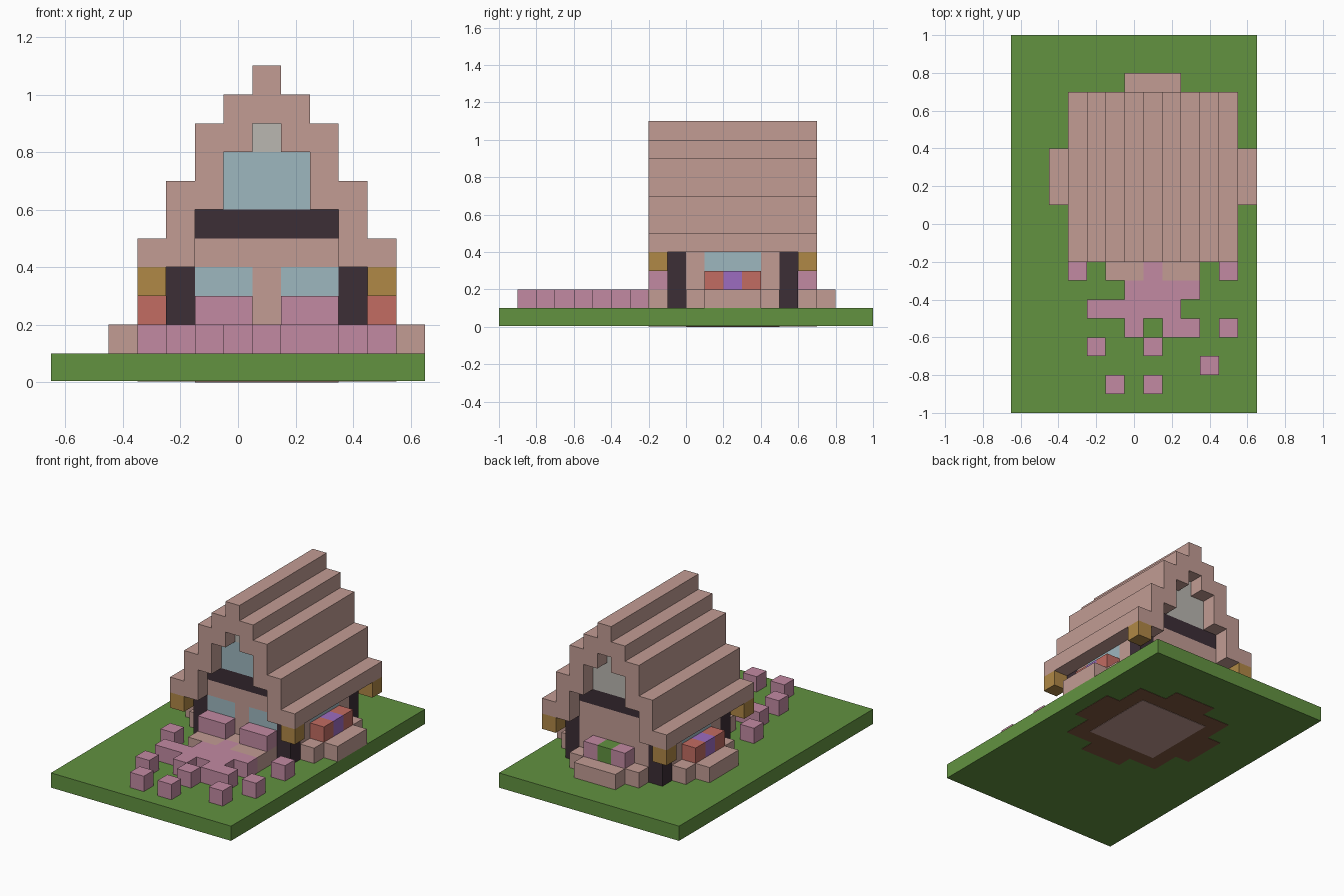
import bpy, bmesh
from mathutils import Matrix, Vector

old = bpy.data.objects.get("Cube")
if old:
    bpy.data.objects.remove(old, do_unlink=True)

UNIT = 0.1                      # size of one block
HOUSE = Vector((1, 2.5, 0))     # house centre, in blocks


def linear(c):
    c /= 255
    return c / 12.92 if c <= 0.04045 else ((c + 0.055) / 1.055) ** 2.4


def material(name, *rgb):
    mat = bpy.data.materials.new(name)
    mat.use_nodes = True
    colour = [linear(c) for c in rgb] + [1]
    mat.diffuse_color = colour
    bsdf = mat.node_tree.nodes["Principled BSDF"]
    bsdf.inputs["Base Color"].default_value = colour
    bsdf.inputs["Roughness"].default_value = 0.9
    return mat


stone = material("rosy stone", 194, 156, 148)
pink = material("pink blossom", 194, 138, 162)
grass = material("grass green", 98, 146, 64)
timber = material("dark timber", 60, 46, 54)
blue_glass = material("blue glass", 158, 183, 191)
grey_glass = material("grey glass", 186, 183, 177)
gold = material("lantern gold", 176, 136, 70)
red = material("red flower", 194, 108, 98)
purple = material("purple flower", 156, 108, 192)
dirt = material("brown dirt", 128, 88, 64)


def part(name, mat, boxes, mirror=""):
    """Boxes (x0, x1, y0, y1, z0, z1) in blocks from the house centre, mirrored on the named axes."""
    bm = bmesh.new()
    for x0, x1, y0, y1, z0, z1 in boxes:
        for sx in (1, -1) if "x" in mirror else (1,):
            for sy in (1, -1) if "y" in mirror else (1,):
                mid = Vector((sx * (x0 + x1), sy * (y0 + y1), z0 + z1)) / 2 + HOUSE
                size = (x1 - x0, y1 - y0, z1 - z0)
                mtx = Matrix.Translation(mid * UNIT) @ Matrix.Diagonal([s * UNIT for s in size] + [1])
                bmesh.ops.create_cube(bm, size=1, matrix=mtx)
    mesh = bpy.data.meshes.new(name)
    bm.to_mesh(mesh)
    bm.free()
    mesh.materials.append(mat)
    obj = bpy.data.objects.new(name, mesh)
    bpy.context.collection.objects.link(obj)
    return obj


# Ground slab with the foundation showing underneath
part("lawn", grass, [(-7.5, 5.5, -12.5, 7.5, 0.04, 1)])
part("foundation_dirt", dirt, [(-3.5, 3.5, -3.5, 3.5, 0.02, 0.04),
                               (-1.5, 1.5, -4.5, -3.5, 0.02, 0.04),
                               (-1.5, 1.5, 3.5, 4.5, 0.02, 0.04),
                               (-4.5, -3.5, -1.5, 1.5, 0.02, 0.04),
                               (3.5, 4.5, -1.5, 1.5, 0.02, 0.04)])
part("foundation_floor", stone, [(-2.5, 2.5, -2.5, 2.5, 0, 0.04)])

# Stone border around the flower beds
part("side_border", stone, [(3.5, 4.5, -2.5, 2.5, 1, 2), (4.5, 5.5, -1.5, 1.5, 1, 2)], "x")
part("back_border", stone, [(-2.5, 2.5, 3.5, 4.5, 1, 2), (-1.5, 1.5, 4.5, 5.5, 1, 2)])
part("front_border", stone, [(-2.5, 2.5, -4.5, -3.5, 1, 2),
                             (-2.5, -0.5, -5.5, -4.5, 1, 2), (0.5, 2.5, -5.5, -4.5, 1, 2)])

# Walls, corner posts and windows
part("corner_posts", timber, [(2.5, 3.5, 2.5, 3.5, 1, 4)], "xy")
part("side_walls", stone, [(2.5, 3.5, 1.5, 2.5, 1, 4), (2.5, 3.5, 0, 1.5, 1, 3)], "xy")
part("side_windows", blue_glass, [(2.5, 3.5, -1.5, 1.5, 3, 4)], "x")
part("front_wall", stone, [(-2.5, 2.5, -3.5, -2.5, 1, 3), (-0.5, 0.5, -3.5, -2.5, 3, 4),
                           (-2.5, 2.5, -3.5, -2.5, 4, 5)])
part("front_windows", blue_glass, [(0.5, 2.5, -3.5, -2.5, 3, 4)], "x")
part("back_wall", stone, [(-2.5, 2.5, 2.5, 3.5, 1, 5)])

# Gables
part("gable_beams", timber, [(-2.5, 2.5, 2.5, 3.5, 5, 6)], "y")
part("front_gable_window", blue_glass, [(-1.5, 1.5, -3.5, -2.5, 6, 8)])
part("front_gable_top_pane", grey_glass, [(-0.5, 0.5, -3.5, -2.5, 8, 9)])
part("back_gable_window", grey_glass, [(-1.5, 1.5, 2.5, 3.5, 6, 8), (-0.5, 0.5, 2.5, 3.5, 8, 9)])

# Stepped roof: (column, bottom, top), mirrored about the ridge
steps = [(4, 4, 5), (3, 4, 7), (2, 6, 9), (1, 8, 10)]
part("roof_steps", stone, [(c - 0.5, c + 0.5, -4.5, 4.5, lo, hi) for c, lo, hi in steps], "x")
part("roof_ridge", stone, [(-0.5, 0.5, -4.5, 4.5, 9, 11)])

# Lanterns under the eaves
part("lanterns", gold, [(3.5, 4.5, 3.5, 4.5, 3, 4)], "xy")

# Flower boxes
part("side_red_flowers", red, [(3.5, 4.5, 0.5, 1.5, 2, 3)], "xy")
part("side_purple_flowers", purple, [(3.5, 4.5, -0.5, 0.5, 2, 3)], "x")
part("front_flowers", pink, [(0.5, 2.5, -4.5, -3.5, 2, 3)], "x")
part("back_flowers", pink, [(0.5, 1.5, 3.5, 4.5, 2, 3)], "x")
part("back_shrub", grass, [(-0.5, 0.5, 3.5, 4.5, 2, 3)])

# Blossom path and scattered blossom blocks
part("blossom_path", pink, [(-0.5, 0.5, -5.5, -4.5, 1, 2), (-1.5, 2.5, -6.5, -5.5, 1, 2),
                            (-3.5, 1.5, -7.5, -6.5, 1, 2), (-1.5, -0.5, -8.5, -7.5, 1, 2),
                            (0.5, 2.5, -8.5, -7.5, 1, 2)])
scattered = [(-4, -5), (4, -5), (4, -8), (-3, -9), (0, -9), (3, -10), (-2, -11), (0, -11)]
part("scattered_blossoms", pink, [(x - 0.5, x + 0.5, y - 0.5, y + 0.5, 1, 2) for x, y in scattered])
